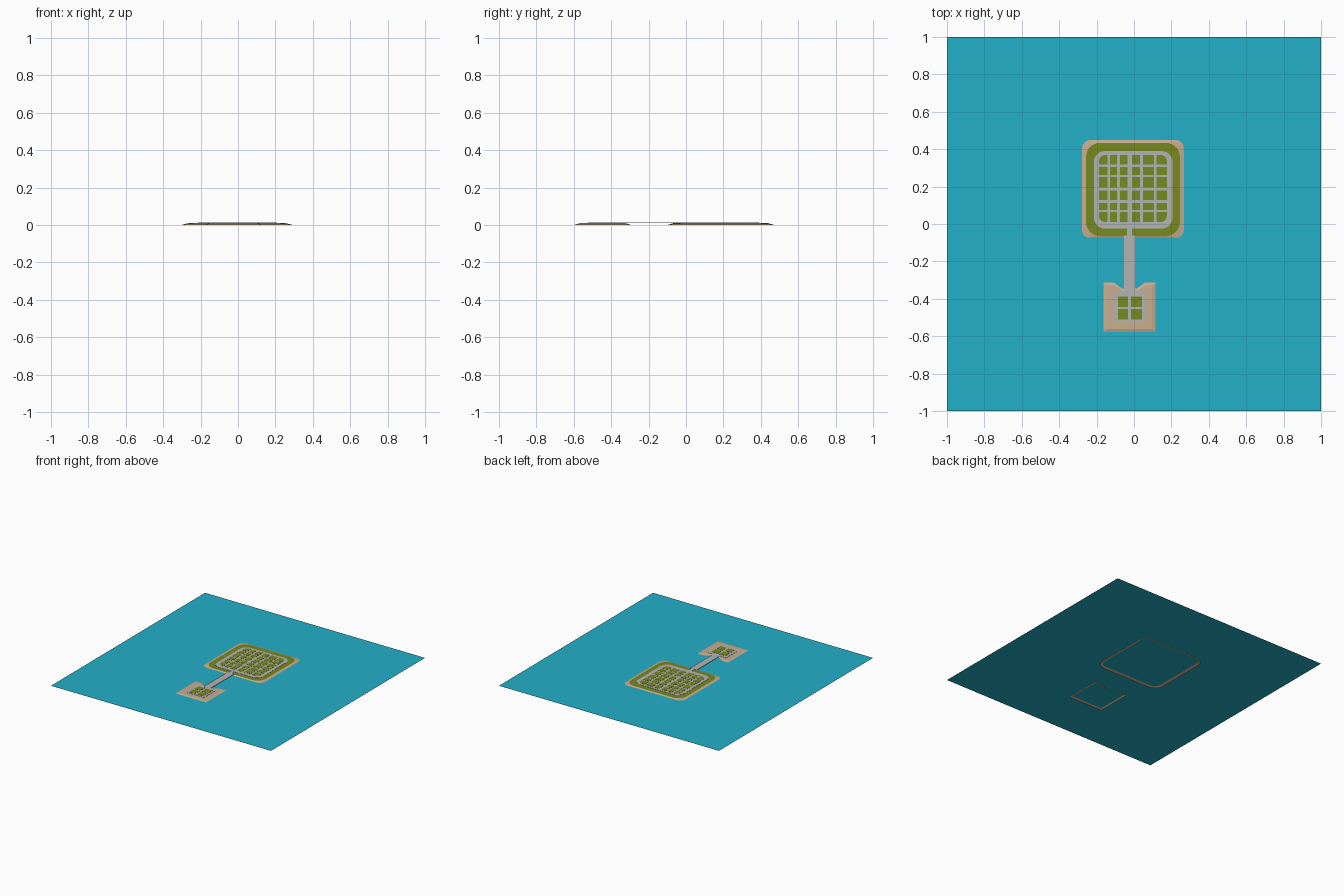
import bpy
import math

if "Cube" in bpy.data.objects:
    bpy.data.objects.remove(bpy.data.objects["Cube"])


def material(name, rgb):
    m = bpy.data.materials.new(name)
    m.diffuse_color = (*rgb, 1)
    m.use_nodes = True
    m.node_tree.nodes["Principled BSDF"].inputs["Base Color"].default_value = m.diffuse_color
    return m


WATER = material("turquoise_water", (0.016, 0.434, 0.578))
SAND = material("sand", (0.578, 0.42, 0.275))
GRASS = material("grass_green", (0.185, 0.254, 0.014))
ROAD = material("road_grey", (0.456, 0.456, 0.456))

Z_BASE, Z_WATER, Z_LAND, Z_ROAD, Z_BLOCK = 0.0, 0.0065, 0.0108, 0.0120, 0.0130


def rounded(x0, x1, y0, y1, radii, seg=6):
    """Counter-clockwise outline; radii for the corners SW, SE, NE, NW."""
    if not isinstance(radii, (tuple, list)):
        radii = [radii] * 4
    pts = []
    corners = ((x0, y0, 1, 1), (x1, y0, -1, 1), (x1, y1, -1, -1), (x0, y1, 1, -1))
    for k, (cx, cy, sx, sy) in enumerate(corners):
        r = radii[k]
        if r == 0:
            pts.append((cx, cy))
            continue
        for i in range(seg + 1):
            a = math.pi + k * math.pi / 2 + i / seg * math.pi / 2
            pts.append((cx + sx * r + r * math.cos(a), cy + sy * r + r * math.sin(a)))
    return pts


def loft(name, rings, mat, cap_mat=None, top=True, bottom=False):
    """Skin between outlines stacked upwards: rings = [(points, z), ...]."""
    n = len(rings[0][0])
    verts = [(x, y, z) for pts, z in rings for x, y in pts]
    faces = []
    for r in range(len(rings) - 1):
        for i in range(n):
            j = (i + 1) % n
            faces.append((r * n + i, r * n + j, (r + 1) * n + j, (r + 1) * n + i))
    if bottom:
        faces.append(tuple(reversed(range(n))))
    if top:
        faces.append(tuple(range((len(rings) - 1) * n, len(rings) * n)))
    me = bpy.data.meshes.new(name)
    me.from_pydata(verts, [], faces)
    me.materials.append(mat)
    if cap_mat:
        me.materials.append(cap_mat)
        me.polygons[-1].material_index = 1
    ob = bpy.data.objects.new(name, me)
    bpy.context.collection.objects.link(ob)
    return ob


def slab(name, pts, z0, z1, mat, bottom=False):
    return loft(name, [(pts, z0), (pts, z1)], mat, bottom=bottom)


# Water sheet
bpy.ops.mesh.primitive_plane_add(size=2, location=(0, 0, Z_WATER))
water = bpy.context.object
water.name = "water"
water.data.materials.append(WATER)

# Main island: sandy shore sloping under the water, grass plateau
loft("main_island", [
    (rounded(-0.303, 0.292, -0.10, 0.472, 0.085), Z_BASE),
    (rounded(-0.278, 0.267, -0.076, 0.449, 0.045), Z_WATER),
    (rounded(-0.257, 0.246, -0.064, 0.434, 0.075), Z_LAND)], SAND, GRASS)

# Ring road with the street bed inside it
slab("main_streets", rounded(-0.215, 0.207, -0.025, 0.39, 0.06), Z_LAND, Z_ROAD, ROAD)


# Grass blocks between the streets
def blocks(prefix, cols, rows, r):
    for i, (x0, x1) in enumerate(cols):
        for j, (y0, y1) in enumerate(rows):
            w, e = i == 0, i == len(cols) - 1
            s, n = j == 0, j == len(rows) - 1
            radii = [r * (w and s), r * (e and s), r * (e and n), r * (w and n)]
            slab(f"{prefix}_{i}_{j}", rounded(x0, x1, y0, y1, radii), Z_ROAD - 0.0005, Z_BLOCK, GRASS)


blocks("main_block",
       [(-0.188, -0.143), (-0.128, -0.09), (-0.076, -0.034),
        (-0.012, 0.032), (0.048, 0.106), (0.12, 0.176)],
       [(0.01, 0.063), (0.075, 0.113), (0.127, 0.18),
        (0.194, 0.25), (0.263, 0.305), (0.318, 0.37)], 0.036)


# Small island: square with a notch in the shore where the bridge lands
def notched(x0, x1, y0, y1, depth, spread):
    c = -0.024
    return [(x0, y0), (x1, y0), (x1, y1), (c + 0.085 + spread, y1),
            (c + 0.045 + spread, y1 - depth), (c - 0.045 - spread, y1 - depth),
            (c - 0.085 - spread, y1), (x0, y1)]


loft("small_island", [
    (notched(-0.180, 0.136, -0.598, -0.294, 0.035, -0.01), Z_BASE),
    (notched(-0.163, 0.115, -0.578, -0.314, 0.03, -0.005), Z_WATER),
    (notched(-0.145, 0.097, -0.562, -0.330, 0.026, 0.0), Z_LAND)], SAND, SAND)
slab("small_streets", rounded(-0.11, 0.06, -0.525, -0.362, 0.012), Z_LAND, Z_ROAD, ROAD)
blocks("small_block", [(-0.086, -0.032), (-0.016, 0.042)],
       [(-0.51, -0.455), (-0.443, -0.388)], 0)

# Bridge deck and the short street joining it to the ring road
slab("bridge_deck", rounded(-0.053, 0.005, -0.375, -0.062, 0), 0.0095, 0.0124, ROAD, bottom=True)
slab("bridge_approach", rounded(-0.037, -0.011, -0.064, -0.02, 0), Z_LAND - 0.0005, 0.0122, ROAD)
# Street running on from the bridge through the blocks
slab("main_avenue", rounded(-0.033, -0.013, -0.02, 0.375, 0), Z_LAND, 0.0123, ROAD)
